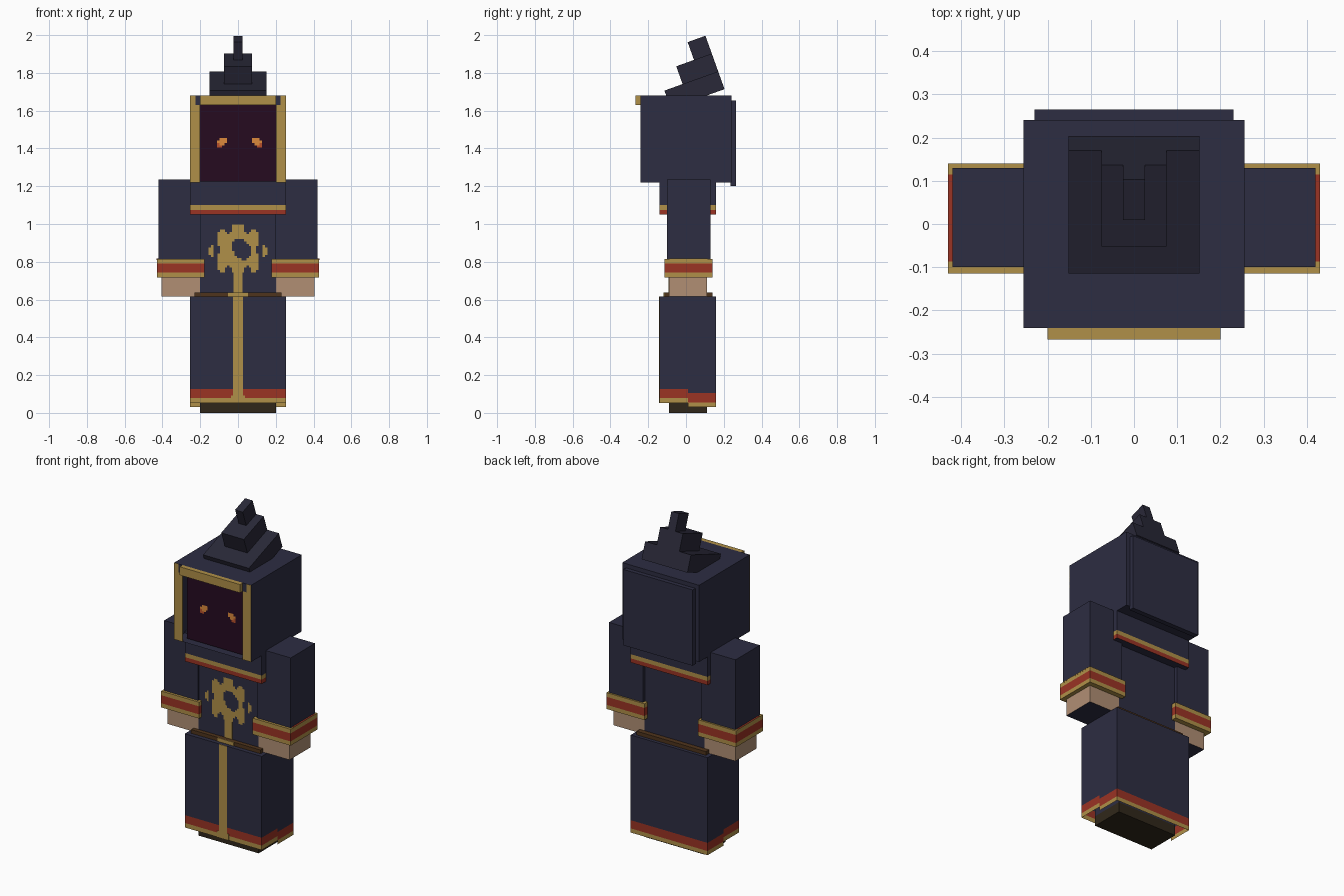
import bpy, bmesh
from math import radians
from mathutils import Matrix, Vector

default = bpy.data.objects.get("Cube")
if default:
    bpy.data.objects.remove(default)


def material(name, hex_code):
    rgb = [int(hex_code[i:i + 2], 16) / 255 for i in (0, 2, 4)]
    col = [c / 12.92 if c < 0.04045 else ((c + 0.055) / 1.055) ** 2.4 for c in rgb] + [1]
    m = bpy.data.materials.new(name)
    m.use_nodes = True
    m.diffuse_color = col
    m.node_tree.nodes["Principled BSDF"].inputs["Base Color"].default_value = col
    return m


NAVY = material("navy cloth", "2d2d42")
HAT = material("dark navy cloth", "292838")
GOLD = material("gold trim", "b09048")
RED = material("red trim", "9b3324")
SKIN = material("skin", "b18f74")
FACE = material("dark purple face", "260b20")
BELT = material("brown belt", "4f341c")
SOLE = material("dark shoe", "30271a")
ORANGE = material("orange glow", "dc8a3c")
EMBER = material("ember glow", "b9502a")

DIRS = {"l": (1, 0, 0), "r": (-1, 0, 0), "b": (0, 1, 0),
        "f": (0, -1, 0), "t": (0, 0, 1), "d": (0, 0, -1)}


def finish(name, bm, mats):
    me = bpy.data.meshes.new(name)
    bm.to_mesh(me)
    bm.free()
    for m in mats:
        me.materials.append(m)
    ob = bpy.data.objects.new(name, me)
    bpy.context.collection.objects.link(ob)
    return ob


def box(name, x, y, z, mat, skip="", paint=None):
    """Box from ranges; skip leaves sides open, paint recolours sides."""
    x = sorted(x)
    bm = bmesh.new()
    bmesh.ops.create_cube(bm, size=1)
    for v in bm.verts:
        v.co = [r[0] if c < 0 else r[1] for c, r in zip(v.co, (x, y, z))]
    bm.normal_update()
    mats = [mat]
    for side, m in (paint or {}).items():
        mats.append(m)
        for f in bm.faces:
            if f.normal.dot(Vector(DIRS[side])) > 0.9:
                f.material_index = len(mats) - 1
    gone = [f for f in bm.faces
            if any(f.normal.dot(Vector(DIRS[s])) > 0.9 for s in skip)]
    bmesh.ops.delete(bm, geom=gone, context="FACES")
    return finish(name, bm, mats)


def pixel_plate(name, rows, left, top, y, px, key):
    """Flat painted plate facing the front, one quad per run of equal marks."""
    bm = bmesh.new()
    marks = list(key)
    for j, row in enumerate(rows):
        i = 0
        while i < len(row):
            n = i + 1
            while n < len(row) and row[n] == row[i]:
                n += 1
            if row[i] in key:
                x0, x1 = left + i * px, left + n * px
                z1, z0 = top - j * px, top - (j + 1) * px
                f = bm.faces.new([bm.verts.new((a, y, b)) for a, b in
                                  ((x0, z0), (x1, z0), (x1, z1), (x0, z1))])
                f.material_index = marks.index(row[i])
            i = n
    return finish(name, bm, list(key.values()))


# Head and hood
box("head", (-.2, .2), (-.2, .2), (1.225, 1.63), FACE)
box("hood", (-.255, .255), (-.24, .24), (1.22, 1.68), NAVY, skip="f")
box("hood_back_panel", (-.23, .23), (.235, .265), (1.2, 1.655), NAVY)
box("hood_front_bar", (-.2, .2), (-.267, -.24), (1.63, 1.68), GOLD)
for side, s in (("left", 1), ("right", -1)):
    box(side + "_hood_trim", (s * .2, s * .255), (-.241, -.238), (1.22, 1.63), GOLD)
    box(side + "_hood_trim_top", (s * .225, s * .255), (-.241, -.238), (1.63, 1.68), GOLD)
    box(side + "_hood_corner", (s * .2, s * .225), (-.241, -.238), (1.63, 1.68), NAVY)

# Glowing eyes
eye = [".ooo", "oooo", "eoo.", "ee.."]
glow = {"o": ORANGE, "e": EMBER}
pixel_plate("right_eye", eye, -.11, 1.455, -.203, .0127, glow)
pixel_plate("left_eye", [r[::-1] for r in eye], .075, 1.455, -.203, .0127, glow)

# Stepped hat tip, tilted forward and flush at the back
tilt = Matrix.Translation((0, .204, 1.714)) @ Matrix.Rotation(radians(19.7), 4, "X")
for k, (half, depth) in enumerate(((.152, .302), (.075, .2), (.025, .1))):
    tier = box(f"hat_tier_{k + 1}", (-half, half), (-depth, 0),
               (k * .1, k * .1 + .1), HAT)
    tier.data.transform(tilt)

# Torso and shoulder mantle
box("torso", (-.2, .2), (-.09, .11), (.6, 1.22), NAVY)
MX, MY = (-.255, .255), (-.14, .16)
box("mantle", MX, MY, (1.1, 1.23), NAVY, skip="d")
box("mantle_gold_band", MX, MY, (1.075, 1.1), GOLD, skip="td")
box("mantle_red_band", MX, MY, (1.05, 1.075), RED, skip="t", paint={"d": NAVY})

# Gear emblem
gear = [
    "......#####......",
    "......#####......",
    ".##...#####...##.",
    "####.#######.####",
    "#################",
    "#################",
    "#######....######",
    "######......#####",
    "######.......####",
    ".#####........##.",
    ".#####........##.",
    ".######.......##.",
    "#######.......###",
    "########.....####",
    "##########..#####",
    "#################",
    "#################",
    "####.#######.####",
    "###...#####...###",
    ".##...#####...##.",
]
pixel_plate("gear_emblem", gear, -.108, .997, -.093, .0127, {"#": GOLD})
tab = [".#", "##", "##", "##", ".#"]
pixel_plate("right_emblem_tab", tab, -.155, .888, -.093, .0127, {"#": GOLD})
pixel_plate("left_emblem_tab", [r[::-1] for r in tab], .13, .888, -.093, .0127, {"#": GOLD})
box("torso_stripe", (-.025, .025), (-.093, -.09), (.63, .75), GOLD)

# Belt
box("belt", (-.23, .23), (-.115, .14), (.61, .637), BELT)
box("belt_buckle", (-.053, .053), (-.118, -.114), (.614, .637), GOLD)

# Arms with cuffs and hands
for side, s in (("left", 1), ("right", -1)):
    box(side + "_sleeve", (s * .195, s * .42), (-.1, .13), (.74, 1.235), NAVY)
    cx, cy = (s * .178, s * .43), (-.115, .14)
    box(side + "_cuff_bottom_gold", cx, cy, (.717, .742), GOLD, skip="t")
    box(side + "_cuff_red", cx, cy, (.742, .79), RED, skip="td")
    box(side + "_cuff_top_gold", cx, cy, (.79, .815), GOLD, skip="d")
    box(side + "_cuff_rim", (s * .42, s * .4305), (-.087, .115), (.81, .817), RED,
        paint={"l" if s > 0 else "r": GOLD})
    box(side + "_hand", (s * .2, s * .405), (-.09, .11), (.615, .73), SKIN,
        paint={"d": NAVY})

# Skirt: the rear half of the hem hangs one step lower
box("skirt", MX, MY, (.127, .615), NAVY, skip="d")
FRONT, REAR = (-.14, .01), (.01, .16)
box("hem_rear_navy", MX, REAR, (.104, .127), NAVY, skip="tdf")
box("hem_rear_red", MX, REAR, (.055, .104), RED, skip="tdf")
box("hem_rear_gold", MX, REAR, (.03, .055), GOLD, skip="tdf")
box("hem_front_red", MX, FRONT, (.08, .127), RED, skip="tdb")
box("hem_front_gold", MX, FRONT, (.053, .08), GOLD, skip="tdb")
box("skirt_stripe", (-.026, .026), (-.143, -.14), (.08, .615), GOLD)
box("skirt_stripe_foot", (-.038, .038), (-.143, -.14), (.053, .092), GOLD)

# Legs and shoes
box("legs", (-.2, .2), (-.09, .11), (.06, .6), NAVY)
box("shoes", (-.2, .2), (-.09, .11), (0, .06), SOLE)
